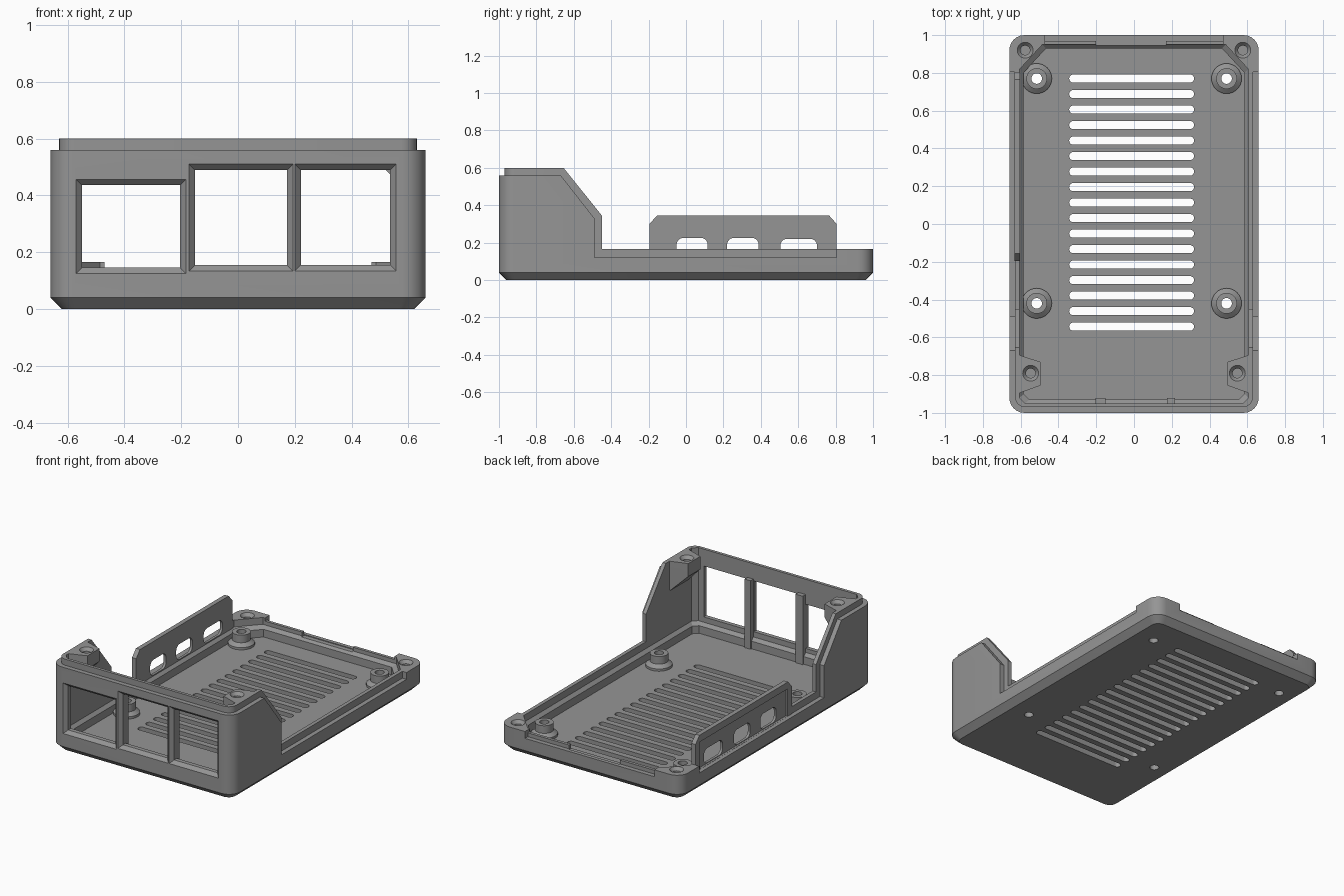
import bpy, bmesh, math

if "Cube" in bpy.data.objects:
    bpy.data.objects.remove(bpy.data.objects["Cube"])

grey = bpy.data.materials.new("plain_grey")
grey.diffuse_color = (0.30, 0.30, 0.30, 1)
grey.use_nodes = True
grey.node_tree.nodes["Principled BSDF"].inputs["Base Color"].default_value = grey.diffuse_color


def loft(name, loops):
    """Closed solid through matching loops of 3D points."""
    bm = bmesh.new()
    rings = [[bm.verts.new(p) for p in loop] for loop in loops]
    n = len(rings[0])
    for a, b in zip(rings, rings[1:]):
        for i in range(n):
            j = (i + 1) % n
            bm.faces.new((a[i], a[j], b[j], b[i]))
    bm.faces.new(rings[0][::-1])
    bm.faces.new(rings[-1])
    bmesh.ops.recalc_face_normals(bm, faces=bm.faces)
    mesh = bpy.data.meshes.new(name)
    bm.to_mesh(mesh)
    bm.free()
    mesh.materials.append(grey)
    ob = bpy.data.objects.new(name, mesh)
    bpy.context.collection.objects.link(ob)
    return ob


def prism(name, pts, lo, hi, axis="z"):
    """Extrude a 2D outline along z, x or y."""
    put = {"z": lambda a, b, t: (a, b, t),
           "x": lambda a, b, t: (t, a, b),
           "y": lambda a, b, t: (a, t, b)}[axis]
    return loft(name, [[put(a, b, t) for a, b in pts] for t in (lo, hi)])


def rect(a0, a1, b0, b1, r=0.0, seg=6):
    """Rectangle outline, corners rounded when r is given."""
    if r == 0:
        return [(a0, b0), (a1, b0), (a1, b1), (a0, b1)]
    pts = []
    corners = ((a1 - r, b1 - r), (a0 + r, b1 - r), (a0 + r, b0 + r), (a1 - r, b0 + r))
    for k, (ca, cb) in enumerate(corners):
        for i in range(seg + 1):
            t = math.pi / 2 * (k + i / seg)
            pts.append((ca + r * math.cos(t), cb + r * math.sin(t)))
    return pts


def lathe(name, x, y, steps, n=32):
    """Round solid from (radius, z) steps."""
    return loft(name, [[(x + r * math.cos(2 * math.pi * i / n),
                         y + r * math.sin(2 * math.pi * i / n), z) for i in range(n)]
                       for r, z in steps])


def at(pts, z):
    return [(a, b, z) for a, b in pts]


def combine(ob, other, op):
    mod = ob.modifiers.new("combine", "BOOLEAN")
    mod.operation, mod.solver, mod.object = op, "EXACT", other
    bpy.context.view_layer.update()
    dg = bpy.context.evaluated_depsgraph_get()
    mesh = bpy.data.meshes.new_from_object(ob.evaluated_get(dg))
    ob.modifiers.clear()
    ob.data = mesh
    bpy.data.objects.remove(other)


def cut(other):
    combine(case, other, "DIFFERENCE")


def add(other):
    combine(case, other, "UNION")


# outer shell with chamfered bottom, stepped down behind the tall front
case = loft("case_bottom", [at(rect(-0.62, 0.62, -0.96, 0.96, 0.05), 0),
                            at(rect(-0.66, 0.66, -1, 1, 0.08), 0.04),
                            at(rect(-0.66, 0.66, -1, 1, 0.08), 0.56)])
cut(prism("shell_step", [(-0.67, 0.56), (-0.49, 0.33), (-0.49, 0.12), (0.805, 0.12),
                         (0.805, 0.165), (1.1, 0.165), (1.1, 0.7), (-0.67, 0.7)], -1, 1, "x"))

# inner lip standing above the shell
lip = prism("lip", rect(-0.63, 0.63, -0.97, 0.97, 0.055), 0.03, 0.60)
combine(lip, prism("lip_step", [(-0.655, 0.6), (-0.45, 0.345), (-0.45, 0.165), (1.1, 0.165),
                                (1.1, 0.8), (-0.655, 0.8)], -1, 1, "x"), "DIFFERENCE")
add(lip)


# cavity with floor chamfer and diagonal back corners
def hollow(d, z):
    x, y = 0.585 + d, 0.93 + d
    return [(-x, -y + 0.03, z), (-x + 0.03, -y, z), (x - 0.03, -y, z), (x, -y + 0.03, z),
            (x, 0.80 + d, z), (0.465 + d, y, z), (-0.465 - d, y, z), (-x, 0.80 + d, z)]


cut(loft("cavity", [hollow(0, 0.05), hollow(0, 0.10), hollow(0.02, 0.12), hollow(0.02, 0.8)]))

# back edge rabbet, lowered lip and card notch
cut(prism("back_rabbet", rect(-0.47, 0.47, 0.97, 1.1), 0.12, 0.3))
cut(prism("back_lip_drop", rect(-0.47, 0.47, 0.9, 1.1), 0.145, 0.3))
cut(prism("card_notch", rect(-0.2, 0.17, 0.9, 0.975), 0.115, 0.3))

# bars behind the front wall, between the openings
for x, w in ((-0.178, 0.026), (0.197, 0.021)):
    add(prism("bar", rect(x - w, x + w, -0.96, -0.92), 0.04, 0.50))

# front openings with bevelled rims
for x0, x1, z0, z1 in ((-0.57, -0.183, 0.125, 0.457), (-0.172, 0.193, 0.134, 0.51),
                       (0.20, 0.557, 0.134, 0.51)):
    b = 0.021
    outer, inner = rect(x0, x1, z0, z1), rect(x0 + b, x1 - b, z0 + b, z1 - b)
    cut(loft("opening", [[(p, y, q) for p, q in loop] for loop, y in
                         ((outer, -1.02), (outer, -1.0), (inner, -0.978), (inner, -0.90))]))

# front screw posts, tapering down into the side walls
for s in (-1, 1):
    top = [(0.62, -0.69), (0.495, -0.73), (0.495, -0.855), (0.62, -0.90)]
    low = [(0.62, -0.69), (0.61, -0.695), (0.61, -0.895), (0.62, -0.90)]
    add(loft("front_post", [at([(s * a, b) for a, b in p], z) for p, z in
                            ((low, 0.40), (top, 0.515), (top, 0.60))]))

# screw holes in front posts and back corners
for s in (-1, 1):
    for x, y, z in ((0.547, -0.79, 0.60), (0.576, 0.92, 0.165)):
        cut(lathe("screw_hole", s * x, y, [(0.025, z - 0.10), (0.025, z - 0.02),
                                           (0.042, z), (0.042, z + 0.05)]))

# port wall on the left with an outer recess and three ports
add(prism("port_wall", [(-0.195, 0.08), (-0.195, 0.30), (-0.155, 0.345), (0.765, 0.345),
                        (0.805, 0.30), (0.805, 0.08)], -0.633, -0.603, "x"))
cut(prism("port_recess", rect(-0.15, 0.76, 0.121, 0.30), -0.8, -0.62, "x"))
for y0, y1, z1 in ((-0.05, 0.115, 0.225), (0.22, 0.388, 0.225), (0.505, 0.70, 0.22)):
    cut(prism("port", rect(y0, y1, 0.125, z1, 0.035), -0.8, -0.55, "x"))

# standoffs with through holes
for x in (-0.515, 0.49):
    for y in (-0.42, 0.77):
        add(lathe("standoff", x, y, [(0.08, 0.03), (0.08, 0.065), (0.055, 0.085), (0.055, 0.135)]))
        cut(lathe("standoff_hole", x, y, [(0.028, -0.1), (0.028, 0.3)]))

# floor vent slots
for i in range(17):
    y = 0.77 - i * 0.0821
    cut(prism("vent", rect(-0.343, 0.318, y - 0.0215, y + 0.0215, 0.0212), -0.1, 0.2))

# smooth curves, crisp edges
bpy.context.view_layer.objects.active = case
case.select_set(True)
bpy.ops.object.shade_smooth_by_angle(angle=math.radians(25))
